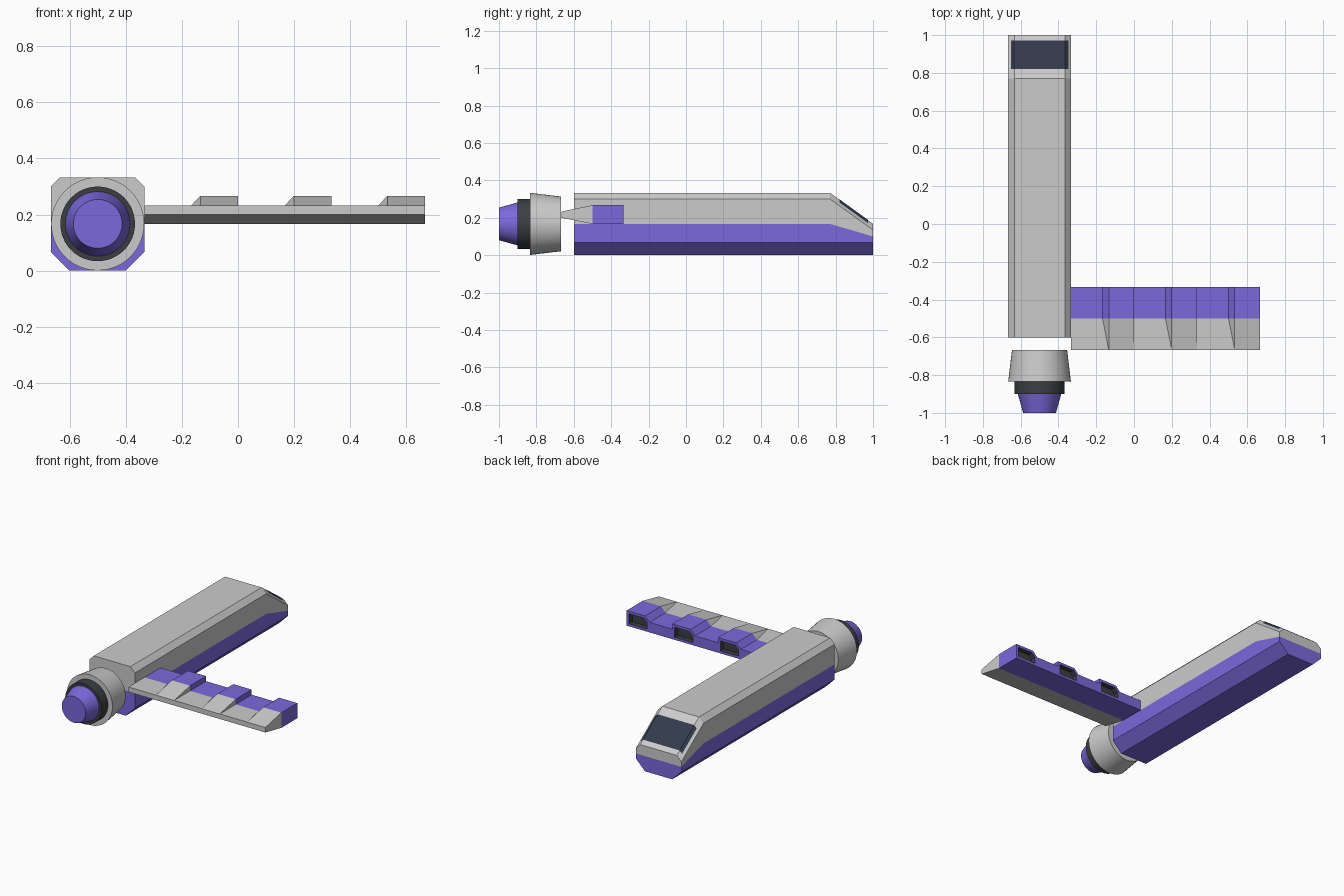
import bpy, bmesh, math

if "Cube" in bpy.data.objects:
    bpy.data.objects.remove(bpy.data.objects["Cube"])


def material(name, rgb):
    m = bpy.data.materials.new(name)
    m.diffuse_color = (*rgb, 1)
    m.use_nodes = True
    m.node_tree.nodes["Principled BSDF"].inputs["Base Color"].default_value = m.diffuse_color
    return m


PURPLE = material("purple", (0.2, 0.14, 0.72))
DARK = material("dark_grey", (0.045, 0.048, 0.055))
GLASS = material("dark_glass", (0.032, 0.042, 0.07))
WHITE = material("light_grey", (0.8, 0.8, 0.8))


def finish(bm, name, mats):
    me = bpy.data.meshes.new(name)
    bm.to_mesh(me)
    bm.free()
    for m in mats:
        me.materials.append(m)
    ob = bpy.data.objects.new(name, me)
    bpy.context.collection.objects.link(ob)
    return ob


def rings(bm, sections, closed=True):
    """Bridge (y, [(x, z), ...]) sections; returns the vertex rows."""
    rows = [[bm.verts.new((x, y, z)) for x, z in pts] for y, pts in sections]
    n = len(rows[0])
    for a, b in zip(rows, rows[1:]):
        for i in range(n if closed else n - 1):
            j = (i + 1) % n
            bm.faces.new((a[i], a[j], b[j], b[i]))
    return rows


def loft(name, sections, mat):
    bm = bmesh.new()
    rows = rings(bm, sections)
    bm.faces.new(rows[0])
    bm.faces.new(rows[-1])
    bmesh.ops.recalc_face_normals(bm, faces=bm.faces[:])
    return finish(bm, name, [mat])


# Fuselage: chamfered upper and lower shells with a sloping nose
CX, HW = -0.5, 1 / 6


def mirrored(half):
    return [(CX - w, z) for w, z in half] + [(CX + w, z) for w, z in reversed(half)]


def upper(split, top):
    return mirrored([(HW, split), (HW, top - 0.033), (HW - 0.033, top)])


def lower(split):
    return mirrored([(HW - 0.067, 0), (HW, 0.067), (HW, split)])


loft("fuselage_upper", [(-0.6, upper(0.167, 0.333)), (0.77, upper(0.167, 0.333)),
                        (1, upper(0.1, 0.167))], WHITE)
loft("fuselage_lower", [(-0.6, lower(0.167)), (0.77, lower(0.167)), (1, lower(0.1))], PURPLE)

# Windscreen: thin strip wrapped over the nose slope
bm = bmesh.new()
sections = []
for y in (0.82, 0.972):
    z = 0.335 - (y - 0.77) * 0.166 / 0.23
    sections.append((y, mirrored([(0.152, z - 0.017), (0.134, z)])))
rings(bm, sections, closed=False)
bmesh.ops.recalc_face_normals(bm, faces=bm.faces[:])
if sum(f.normal.z for f in bm.faces) < 0:
    bmesh.ops.reverse_faces(bm, faces=bm.faces[:])
finish(bm, "windscreen", [GLASS])

# Wing: thick leading block with three raised intakes, tapering to the rear
X0, X1 = -1 / 3, 2 / 3
BUMPS = [-1 / 6, 1 / 6, 1 / 2]
front, rear = [(X0, 0.167), (X0, 0.233)], [(X0, 0.2), (X0, 0.233)]
for a in BUMPS:
    s, b = a + 0.033, a + 1 / 6
    front += [(a, 0.233), (s, 0.267), (b, 0.267), (b, 0.233)]
    rear += [(s, 0.233), (s, 0.233), (b, 0.233), (b, 0.233)]
for a in reversed(BUMPS):
    front += [(a + 1 / 6, 0.167), (a, 0.167)]
    rear += [(a + 1 / 6, 0.2), (a, 0.2)]

bm = bmesh.new()
rows = rings(bm, [(-1 / 3, front), (-0.5, front), (-2 / 3, rear)])
bm.faces.new(rows[-1])
lead, n = rows[0], len(front)
mouths = []
prev_low, prev_top = lead[0], lead[1]
for k in range(3):
    t = lead[2 + 4 * k: 6 + 4 * k]
    low_a, low_b = lead[n - 1 - 2 * k], lead[n - 2 - 2 * k]
    bm.faces.new((prev_low, prev_top, t[0], low_a))
    mouths.append(bm.faces.new((low_a, *t, low_b)))
    prev_low, prev_top = low_b, t[3]
bmesh.ops.remove_doubles(bm, verts=bm.verts[:], dist=1e-4)
bmesh.ops.recalc_face_normals(bm, faces=bm.faces[:])
for f in bm.faces:
    f.material_index = 1 if f.calc_center_median().y > -0.499 else 0

# Recessed dark intake mouths in the leading edge
mouths = [f for f in bm.faces if f.normal.y > 0.9 and len(f.verts) == 6
          and f.calc_center_median().y > -0.34]
bmesh.ops.inset_individual(bm, faces=mouths, thickness=0.017, use_even_offset=True)
walls = bmesh.ops.inset_individual(bm, faces=mouths, thickness=0.001, depth=-0.033)["faces"]
for f in walls + mouths:
    f.material_index = 2
finish(bm, "wing", [WHITE, PURPLE, DARK])

# Engine: flared cowl, dark collar and tapered nozzle
for name, y0, y1, r0, r1, mat in (
        ("engine_cowl", -0.667, -0.833, 0.146, 0.166, WHITE),
        ("engine_collar", -0.833, -0.9, 0.133, 0.133, DARK),
        ("engine_nozzle", -0.9, -1.0, 0.115, 0.087, PURPLE)):
    bpy.ops.mesh.primitive_cone_add(vertices=48, radius1=r0, radius2=r1, depth=y0 - y1,
                                    location=(CX, (y0 + y1) / 2, 0.167),
                                    rotation=(math.pi / 2, 0, 0))
    ob = bpy.context.object
    ob.name = name
    ob.data.materials.append(mat)
    bpy.ops.object.shade_smooth_by_angle()
